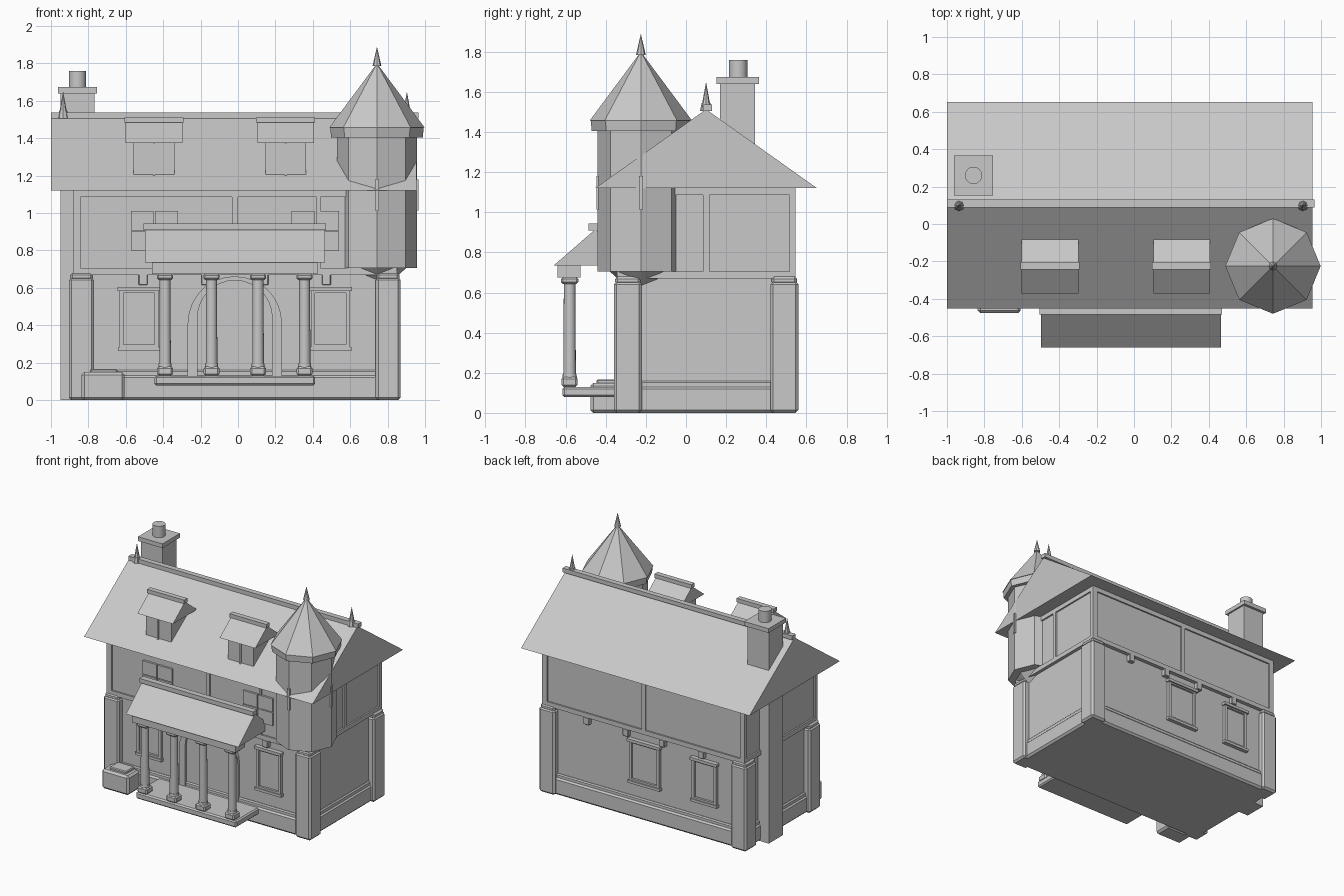
import bpy, bmesh, math
from mathutils import Vector

if "Cube" in bpy.data.objects:
    bpy.data.objects.remove(bpy.data.objects["Cube"])

stone = bpy.data.materials.new("plain grey")
stone.diffuse_color = (0.58, 0.58, 0.58, 1)
stone.use_nodes = True
stone.node_tree.nodes["Principled BSDF"].inputs["Base Color"].default_value = stone.diffuse_color
C, Y = -0.017, 0.10          # house centre line and ridge line


def finish(name, bm, smooth=False):
    bmesh.ops.recalc_face_normals(bm, faces=bm.faces)
    me = bpy.data.meshes.new(name)
    if smooth:
        for f in bm.faces:
            f.smooth = abs(f.normal.z) < 0.9
        for e in bm.edges:
            if e.calc_face_angle(0) > 0.6:
                e.smooth = False
    bm.to_mesh(me)
    bm.free()
    me.materials.append(stone)
    ob = bpy.data.objects.new(name, me)
    bpy.context.collection.objects.link(ob)
    return ob


def box(name, x0, x1, y0, y1, z0, z1, bevel=0):
    bm = bmesh.new()
    bmesh.ops.create_cube(bm, size=1)
    for v in bm.verts:
        v.co = Vector(((x0 + x1) / 2 + v.co.x * abs(x1 - x0),
                       (y0 + y1) / 2 + v.co.y * abs(y1 - y0),
                       (z0 + z1) / 2 + v.co.z * abs(z1 - z0)))
    if bevel:
        bmesh.ops.bevel(bm, geom=bm.edges[:], offset=bevel, segments=1,
                        profile=0.5, affect='EDGES')
    return finish(name, bm)


def cone(name, x, y, z0, z1, r0, r1, n=8, smooth=False):
    bm = bmesh.new()
    bmesh.ops.create_cone(bm, cap_ends=True, segments=n, radius1=r0, radius2=r1, depth=z1 - z0)
    bmesh.ops.translate(bm, verts=bm.verts, vec=(x, y, (z0 + z1) / 2))
    bmesh.ops.remove_doubles(bm, verts=bm.verts, dist=1e-5)
    return finish(name, bm, smooth)


def extrude(name, pts, vec):
    bm = bmesh.new()
    f = bm.faces.new([bm.verts.new(p) for p in pts])
    r = bmesh.ops.extrude_face_region(bm, geom=[f], use_keep_orig=True)
    bmesh.ops.translate(bm, vec=vec, verts=[g for g in r["geom"] if isinstance(g, bmesh.types.BMVert)])
    return finish(name, bm)


def gable(name, x0, x1, yc, half, z0, z1):
    extrude(name, [(x0, yc - half, z0), (x0, yc + half, z0), (x0, yc, z1)], (x1 - x0, 0, 0))


# Ground floor: wall, plinth with ledge, corner piers
box("lower_wall", C - 0.84, C + 0.84, -0.315, 0.515, 0.01, 0.69)
box("plinth", C - 0.862, C + 0.862, -0.34, 0.54, 0, 0.135, 0.015)
box("plinth_ledge", C - 0.852, C + 0.852, -0.328, 0.528, 0.12, 0.16, 0.008)
for sx in (-1, 1):
    for yc in (-0.29, 0.49):
        xc = C + sx * 0.82
        box("corner_pier", xc - 0.067, xc + 0.067, yc - 0.07, yc + 0.07, 0, 0.655, 0.014)
        box("pier_cap", xc - 0.06, xc + 0.06, yc - 0.063, yc + 0.063, 0.64, 0.68, 0.012)

# Upper floor: panels and timber frame
W, F, B = 0.866, -0.345, 0.545
box("upper_wall", C - W + 0.012, C + W - 0.012, F + 0.012, B - 0.012, 0.67, 1.13)
for z0, z1, n in ((0.67, 0.705, "sill_beam"), (1.085, 1.125, "top_beam")):
    box(n, C - W, C + W, F, F + 0.03, z0, z1)
    box(n, C - W, C + W, B - 0.03, B, z0, z1)
    for sx in (-1, 1):
        box(n, C + sx * W, C + sx * (W - 0.03), F, B, z0, z1)
for y0 in (F, B - 0.03):
    for x0, x1 in ((-W, -W + 0.04), (-0.016, 0.016), (W - 0.04, W)):
        box("timber_post", C + x0, C + x1, y0, y0 + 0.03, 0.67, 1.12)
box("timber_post", 0.42, 0.44, F, F + 0.03, 0.67, 1.12)
for sx in (-1, 1):
    box("side_post", C + sx * W, C + sx * (W - 0.03), Y - 0.016, Y + 0.016, 0.67, 1.12)
    for yy in (F, B - 0.02):
        box("side_post", C + sx * W, C + sx * (W - 0.03), yy, yy + 0.02, 0.67, 1.12)
# Corbels under the overhang, front and back
for xo in (-0.49, -0.155, 0.155, 0.49):
    for y0, y1 in ((F - 0.002, -0.31), (0.51, B + 0.002)):
        box("corbel", C + xo - 0.024, C + xo + 0.024, y0, y1, 0.615, 0.672, 0.004)


# Ground floor windows: ring of four bars, pane, hood and sill
def window(xc, wall, s, hw=0.105, z0=0.275, z1=0.595):
    out, t = wall + s * 0.022, 0.022
    box("window_pane", xc - hw, xc + hw, wall - s * 0.01, wall + s * 0.006, z0, z1)
    for sx in (-1, 1):
        box("window_jamb", xc + sx * hw, xc + sx * (hw - t), wall, out, z0, z1)
    box("window_rail", xc - hw, xc + hw, wall, out, z0, z0 + t)
    box("window_rail", xc - hw, xc + hw, wall, out, z1 - t, z1)
    box("window_hood", xc - hw - 0.01, xc + hw + 0.01, wall, wall + s * 0.034, z1 - 0.012, z1 + 0.01)
    box("window_sill", xc - hw - 0.008, xc + hw + 0.008, wall, wall + s * 0.03, z0 - 0.012, z0 + 0.008)


window(C - 0.512, -0.315, -1)
window(C + 0.512, -0.315, -1)
window(C - 0.512, 0.515, 1)
window(C, 0.515, 1, 0.13)

# Upper front windows: two rows of paired panes
for xo in (-0.43, 0.43):
    for sx in (-1, 1):
        a, b = sorted((C + xo + sx * 0.004, C + xo + sx * 0.126))
        for z0, z1 in ((0.80, 0.902), (0.908, 1.01)):
            box("upper_window_pane", a, b, F - 0.004, F + 0.02, z0, z1)

# Arched doorway
def arch(r, z, n=14):
    return [(C + r, 0.1)] + [(C + r * math.cos(math.pi * i / n), z + r * math.sin(math.pi * i / n))
                             for i in range(n + 1)] + [(C - r, 0.1)]


ring = arch(0.252, 0.41) + arch(0.2, 0.44)[::-1]
extrude("door_surround", [(x, -0.337, z) for x, z in ring], (0, 0.04, 0))
extrude("door", [(x, -0.32, z) for x, z in arch(0.202, 0.44)], (0, 0.02, 0))

# Main roof, ridge cap and finials
gable("main_roof", -1.0, 0.955, Y, 0.553, 1.12, 1.513)
box("ridge_cap", -1.0, 0.966, Y - 0.012, Y + 0.03, 1.505, 1.537)
for x in (-0.935, 0.903):
    cone("ridge_finial_base", x, Y, 1.505, 1.545, 0.03, 0.022)
    cone("ridge_finial", x, Y, 1.54, 1.65, 0.02, 0)

# Chimney breast, cap and pot
box("chimney", -0.95, -0.766, 0.17, 0.345, 0, 1.65)
box("chimney_cap", -0.962, -0.753, 0.152, 0.365, 1.64, 1.673)
cone("chimney_pot", -0.858, 0.26, 1.67, 1.76, 0.046, 0.046, 16, True)

# Dormers
for xc in (-0.449, 0.255):
    box("dormer_wall", xc - 0.109, xc + 0.109, -0.33, -0.1, 1.2, 1.38)
    box("dormer_mullion", xc - 0.006, xc + 0.006, -0.338, -0.32, 1.2, 1.375)
    gable("dormer_roof", xc - 0.152, xc + 0.152, -0.223, 0.148, 1.375, 1.49)
    box("dormer_ridge_cap", xc - 0.158, xc + 0.158, -0.243, -0.203, 1.483, 1.512)

# Corner tower, vertices on the axes
tx, ty = 0.743, -0.225
cone("tower_corbel", tx, ty, 0.63, 0.71, 0.075, 0.16)
cone("tower_body", tx, ty, 0.705, 1.41, 0.215, 0.215)
cone("tower_eave", tx, ty, 1.405, 1.458, 0.245, 0.25)
cone("tower_roof", tx, ty, 1.457, 1.80, 0.255, 0)
cone("tower_finial", tx, ty, 1.785, 1.89, 0.024, 0)
box("tower_slit", tx - 0.01, tx + 0.01, ty - 0.222, ty - 0.19, 1.015, 1.18)
box("tower_slit", tx + 0.19, tx + 0.222, ty - 0.01, ty + 0.01, 1.015, 1.18)

# Porch: floor slab, columns, beam, roof
box("porch_floor", C - 0.43, C + 0.43, -0.615, -0.33, 0.078, 0.13, 0.01)
for i in range(4):
    x, y = C - 0.373 + i * 0.2487, -0.58
    box("column_base", x - 0.042, x + 0.042, y - 0.04, y + 0.04, 0.13, 0.18, 0.01)
    cone("column_ring", x, y, 0.175, 0.195, 0.036, 0.034, 16, True)
    cone("column_shaft", x, y, 0.19, 0.65, 0.031, 0.029, 16, True)
    box("column_capital", x - 0.043, x + 0.043, y - 0.043, y + 0.043, 0.643, 0.676, 0.009)
box("porch_beam", C - 0.443, C + 0.443, -0.64, -0.525, 0.675, 0.737)
gable("porch_roof", C - 0.481, C + 0.481, -0.452, 0.207, 0.735, 0.915)
box("porch_ridge_cap", C - 0.487, C + 0.487, -0.485, -0.44, 0.91, 0.943)

# Low stone block beside the front left pier
box("stone_block", -0.837, -0.606, -0.477, -0.33, 0, 0.15, 0.015)
box("stone_block_cap", -0.79, -0.645, -0.445, -0.34, 0.14, 0.167, 0.006)
